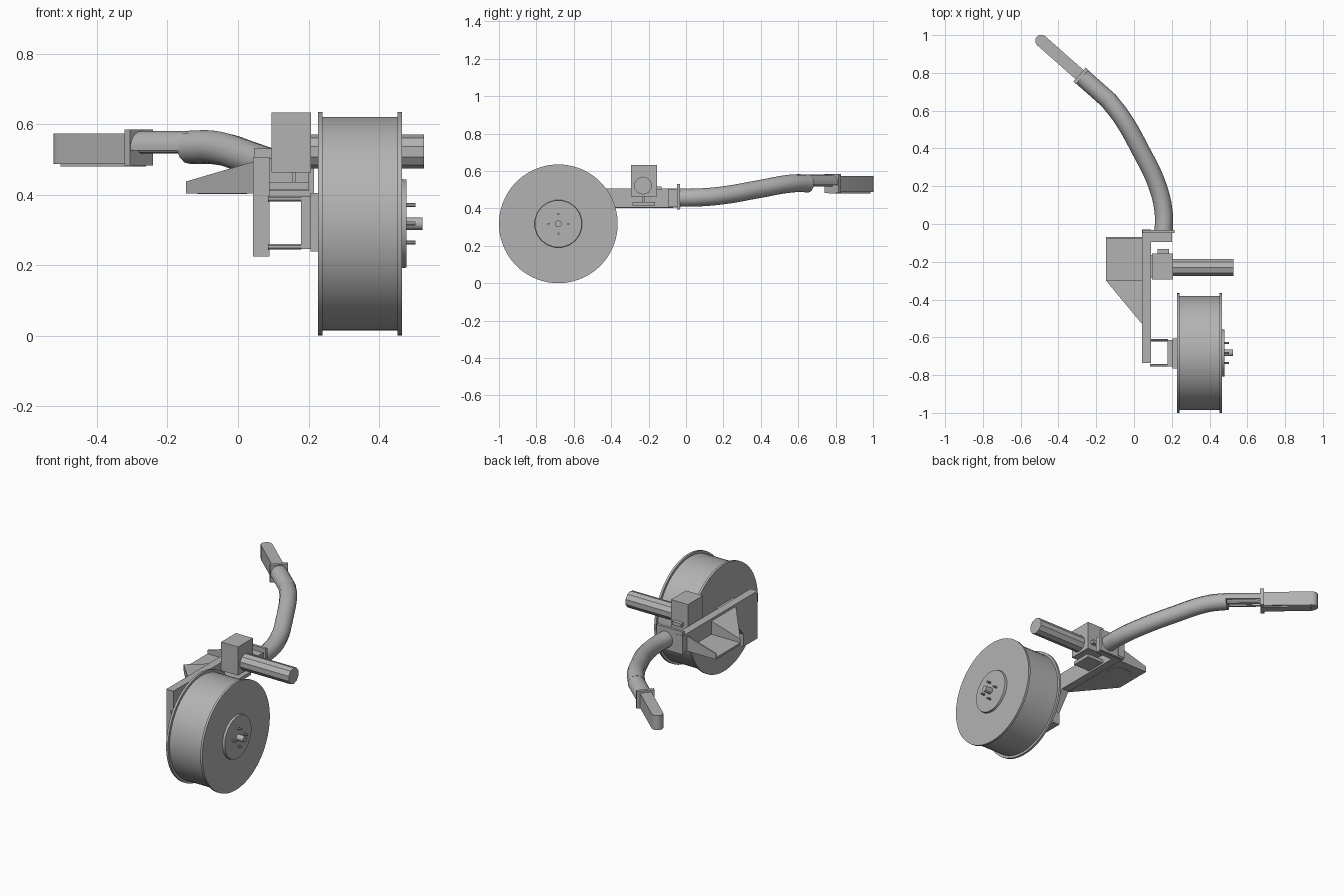
import bpy, bmesh, math
from mathutils import Vector

if "Cube" in bpy.data.objects:
    bpy.data.objects.remove(bpy.data.objects["Cube"])

grey = bpy.data.materials.new("plain_grey")
grey.diffuse_color = (0.45, 0.45, 0.45, 1)
grey.use_nodes = True
grey.node_tree.nodes["Principled BSDF"].inputs["Base Color"].default_value = grey.diffuse_color


def finish(name, bm, smooth=False):
    bmesh.ops.recalc_face_normals(bm, faces=bm.faces)
    me = bpy.data.meshes.new(name)
    bm.to_mesh(me)
    bm.free()
    me.materials.append(grey)
    ob = bpy.data.objects.new(name, me)
    bpy.context.collection.objects.link(ob)
    if smooth:
        bpy.ops.object.select_all(action='DESELECT')
        ob.select_set(True)
        bpy.context.view_layer.objects.active = ob
        bpy.ops.object.shade_smooth_by_angle(angle=math.radians(32))
    return ob


def prism(name, pts, axis, lo, hi, smooth=False):
    """Extrude a 2D outline along an axis; x: (y,z), y: (x,z), z: (x,y)."""
    put = {'x': lambda a, b, t: (t, a, b),
           'y': lambda a, b, t: (a, t, b),
           'z': lambda a, b, t: (a, b, t)}[axis]
    bm = bmesh.new()
    A = [bm.verts.new(put(a, b, lo)) for a, b in pts]
    B = [bm.verts.new(put(a, b, hi)) for a, b in pts]
    bm.faces.new(A)
    bm.faces.new(B)
    n = len(pts)
    for i in range(n):
        j = (i + 1) % n
        bm.faces.new((A[i], A[j], B[j], B[i]))
    return finish(name, bm, smooth)


def box(name, x, y, z):
    return prism(name, [(x[0], y[0]), (x[1], y[0]), (x[1], y[1]), (x[0], y[1])], 'z', *z)


def lathe(name, prof, y, z, n, smooth=True):
    """Turn (x, radius) pairs about an axis parallel to x."""
    bm = bmesh.new()
    rings = [[bm.verts.new((x, y + r * math.cos(2 * math.pi * (k + .5) / n),
                            z + r * math.sin(2 * math.pi * (k + .5) / n)))
              for k in range(n)] for x, r in prof]
    for a, b in zip(rings, rings[1:]):
        for k in range(n):
            j = (k + 1) % n
            bm.faces.new((a[k], a[j], b[j], b[k]))
    bm.faces.new(rings[0])
    bm.faces.new(rings[-1])
    return finish(name, bm, smooth)


# Drum with two rims, hub disc, shaft and bolts
CY, CZ = -0.6825, 0.3175
lathe("drum", [(.227, .3175), (.240, .3175), (.240, .303),
               (.452, .303), (.452, .3175), (.465, .3175)], CY, CZ, 64)
lathe("hub_disc", [(.465, .128), (.478, .126)], CY, CZ, 20)
lathe("hub_shaft", [(.478, .018), (.523, .018)], CY, CZ, 12)
for i in range(4):
    a = i * math.pi / 2
    lathe(f"hub_bolt_{i}", [(.478, .006), (.503, .006)],
          CY + .053 * math.cos(a), CZ + .053 * math.sin(a), 8)

# Gearbox behind the drum on four spacer rods
box("gearbox_front", (.205, .227), (-.765, -.605), (.238, .405))
box("gearbox_back", (.178, .206), (-.755, -.615), (.245, .395))
for i, (y, z) in enumerate([(-.748, .252), (-.748, .388), (-.615, .252), (-.615, .388)]):
    lathe(f"spacer_rod_{i}", [(.085, .008), (.18, .008)], y, z, 8)

# Side beam with a dropped, braced post at the drum end
prism("side_beam", [(-.735, .225), (-.735, .507), (-.03, .507), (-.03, .405),
                    (-.52, .405), (-.60, .30), (-.60, .225)], 'x', .043, .09)

# Tapered tray: floor, sloped end wall, wedge and underside disc
prism("tray_floor", [(-.148, -.07), (.043, -.07), (.043, -.53), (-.148, -.30)],
      'z', .403, .415)
prism("tray_end_wall", [(-.148, .41), (-.148, .437), (.043, .493), (.043, .41)],
      'y', -.077, -.07)
bm = bmesh.new()
plan = [(-.148, -.30, .437), (.043, -.30, .493), (.043, -.53, .493)]
lo = [bm.verts.new((x, y, .414)) for x, y, z in plan]
hi = [bm.verts.new(p) for p in plan]
bm.faces.new(lo)
bm.faces.new(hi)
for i in range(3):
    j = (i + 1) % 3
    bm.faces.new((lo[i], lo[j], hi[j], hi[i]))
finish("tray_wedge", bm)
prism("tray_underside_disc", [(-.045 + .07 * math.cos(k * math.pi / 12),
                               -.19 + .07 * math.sin(k * math.pi / 12)) for k in range(24)],
      'z', .401, .404)

# Motor block with its long side cylinder and mounting
box("motor_block", (.095, .207), (-.295, -.155), (.463, .633))
lathe("motor_cylinder", [(.2, .048), (.527, .048)], -.23, .522, 10)
box("motor_bracket", (.088, .2), (-.285, -.165), (.415, .435))
box("motor_pin", (.153, .165), (-.235, -.222), (.434, .465))
box("motor_side_tab", (.125, .185), (-.156, -.132), (.497, .518))

# Boom socket and flange
box("boom_socket", (.085, .20), (-.095, -.04), (.41, .503))
box("boom_flange", (.045, .215), (-.048, -.032), (.395, .53))

# Curved boom tube
path = [(.157, -.04, .457), (.157, .06, .458), (.125, .20, .470), (.035, .39, .503),
        (-.065, .565, .533), (-.135, .655, .534)]
cu = bpy.data.curves.new("boom_tube", 'CURVE')
cu.dimensions = '3D'
cu.bevel_depth = .048
cu.bevel_resolution = 4
cu.use_fill_caps = True
cu.resolution_u = 6
sp = cu.splines.new('BEZIER')
sp.bezier_points.add(len(path) - 1)
for bp, p in zip(sp.bezier_points, path):
    bp.co = p
    bp.handle_left_type = bp.handle_right_type = 'AUTO'
boom = bpy.data.objects.new("boom_tube", cu)
bpy.context.collection.objects.link(boom)
bpy.ops.object.select_all(action='DESELECT')
boom.select_set(True)
bpy.context.view_layer.objects.active = boom
bpy.ops.object.convert(target='MESH')
boom = bpy.context.object
boom.data.materials.clear()
boom.data.materials.append(grey)
bpy.ops.object.shade_smooth_by_angle(angle=math.radians(40))

# Open half-shell, inner rod, cross collar and grip, built along the boom's end direction
half = [math.pi * (k / 12 * 1.1 - .05) for k in range(13)]
shell = [(.048 * math.cos(a), .048 * math.sin(a)) for a in half]
shell += [(.038 * math.cos(a), .038 * math.sin(a)) for a in reversed(half)]
R = .032
grip = [(.19, -R), (.475, -R)]
grip += [(.475 + R * math.cos(a), R * math.sin(a))
         for a in (math.pi * (k / 8 - .5) for k in range(1, 8))]
grip += [(.475, R), (.19, R)]
low = [(min(x, .47), y) for x, y in ((.19, -.025), (.47, -.025), (.47, .025), (.19, .025))]
end_parts = [
    prism("boom_half_shell", shell, 'x', -.01, .195, True),
    lathe("boom_inner_rod", [(-.01, .016), (.195, .016)], 0, 0, 10),
    box("cross_collar", (.185, .205), (-.05, .05), (-.049, .053)),
    prism("grip", grip, 'z', -.045, .041, True),
    prism("grip_underside", low, 'z', -.052, -.044),
]
for ob in end_parts:
    ob.location = Vector((-.135, .655, .532))
    ob.rotation_euler = (0, 0, math.radians(138.5))
